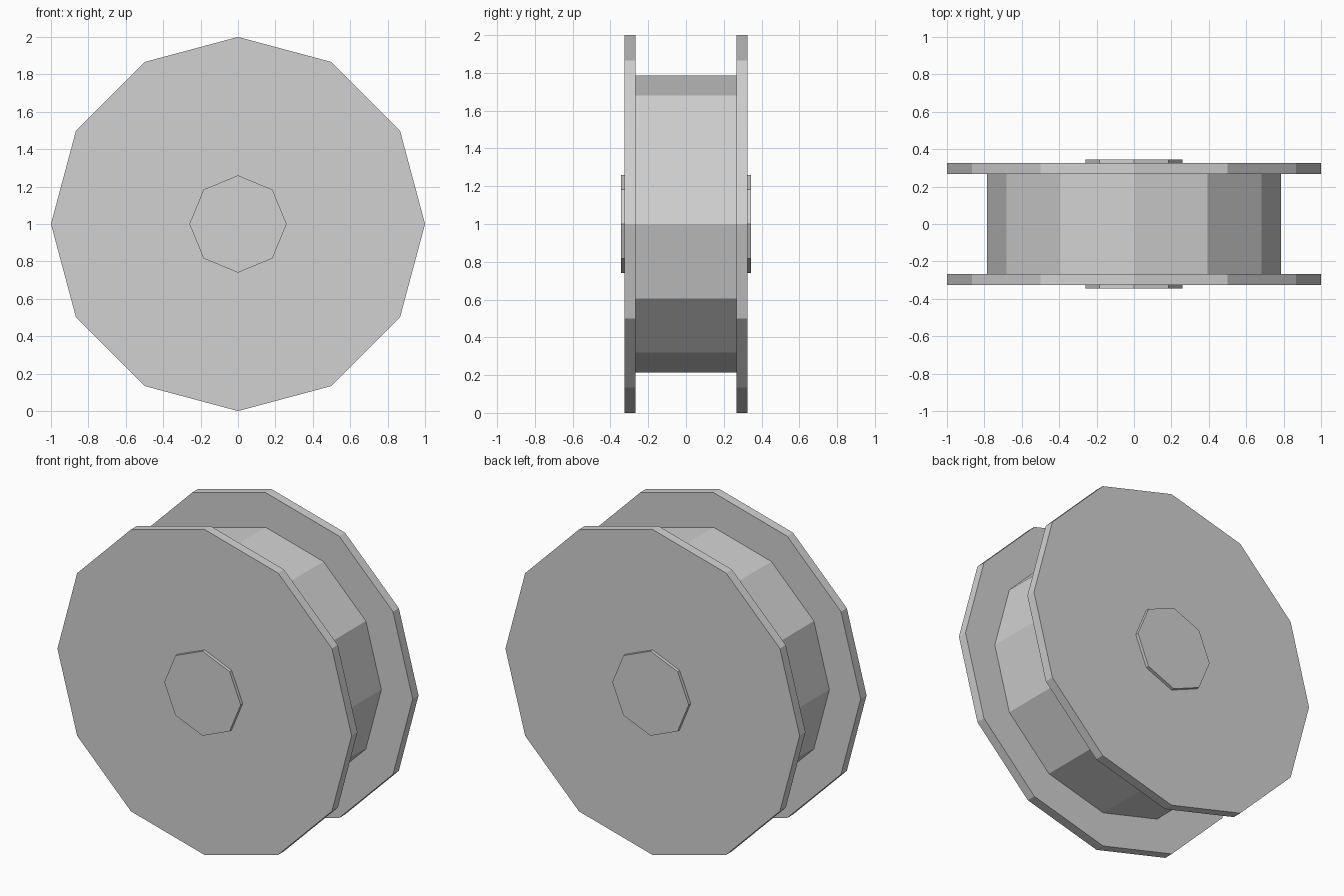
import bpy
import math

default_cube = bpy.data.objects.get("Cube")
if default_cube:
    bpy.data.objects.remove(default_cube, do_unlink=True)

# One plain grey for the whole spool
GREY = (0.64, 0.64, 0.64, 1.0)
grey = bpy.data.materials.new("light grey")
grey.use_nodes = True
grey.diffuse_color = GREY
grey.node_tree.nodes["Principled BSDF"].inputs["Base Color"].default_value = GREY

AXIS_HEIGHT = 1.0


def disc(name, sides, radius, y_start, y_end):
    """Flat-shaded prism lying along y, with a corner pointing straight up."""
    bpy.ops.mesh.primitive_cylinder_add(
        vertices=sides, radius=radius, depth=abs(y_end - y_start),
        location=(0, (y_start + y_end) / 2, AXIS_HEIGHT),
        rotation=(math.pi / 2, 0, 0))
    obj = bpy.context.object
    obj.name = name
    obj.data.name = name
    obj.data.materials.append(grey)
    return obj


# Central drum between the flanges
disc("drum", 12, 0.787, -0.268, 0.268)

# Matching flange and raised hub cap on each end
for side, sign in (("front", -1), ("back", 1)):
    disc(side + "_flange", 12, 1.0, sign * 0.268, sign * 0.325)
    disc(side + "_hub_cap", 8, 0.26, sign * 0.325, sign * 0.345)
